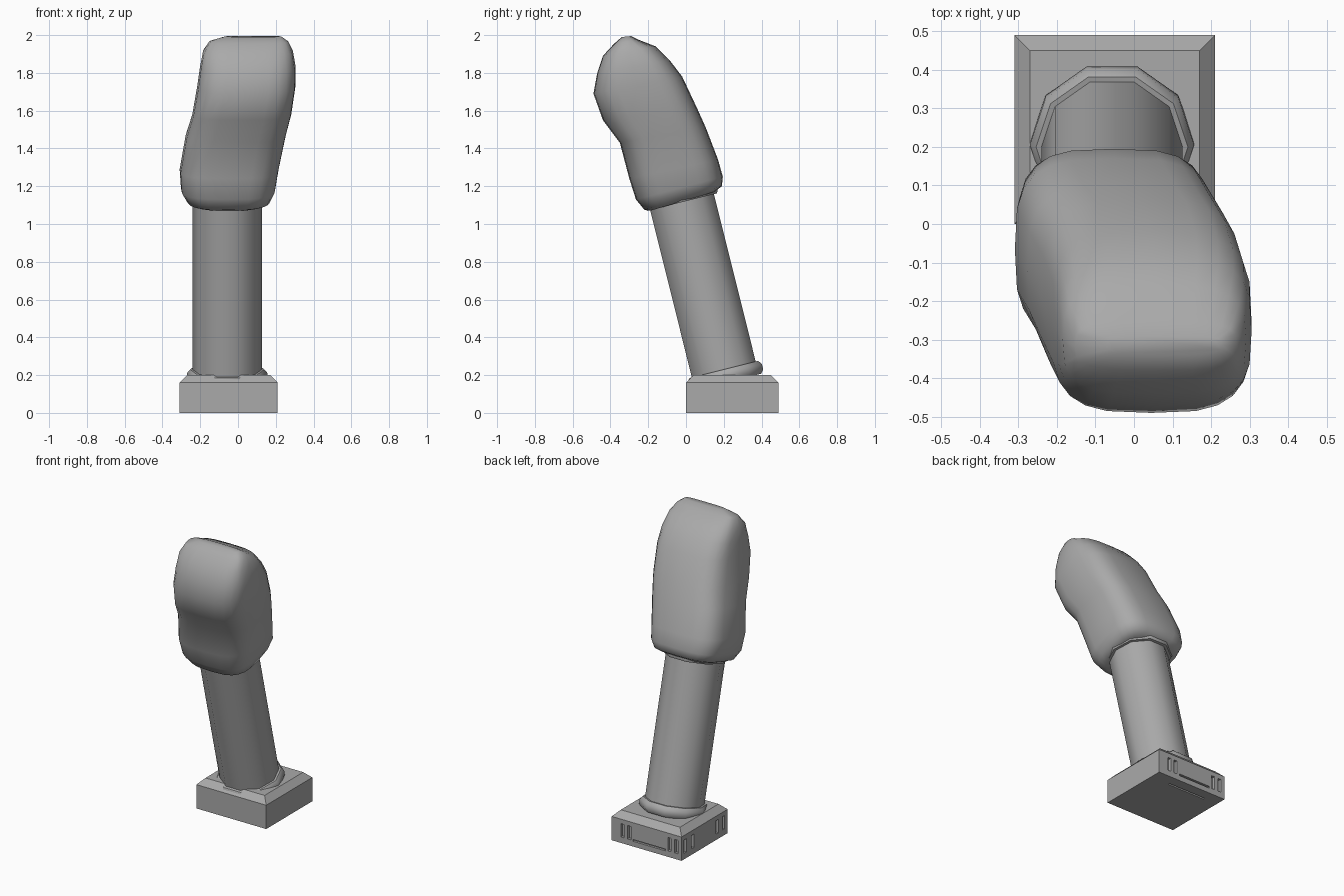
import bpy, bmesh, math
from mathutils import Vector, Matrix

cube = bpy.data.objects.get("Cube")
if cube:
    bpy.data.objects.remove(cube, do_unlink=True)

grey = bpy.data.materials.new("plain_grey")
grey.use_nodes = True
GREY = (0.4, 0.4, 0.4, 1)
grey.diffuse_color = GREY
grey.node_tree.nodes["Principled BSDF"].inputs["Base Color"].default_value = GREY


def finish(name, bm, angle=None):
    """Turn a bmesh into a named object, optionally smooth shaded."""
    bmesh.ops.recalc_face_normals(bm, faces=bm.faces)
    mesh = bpy.data.meshes.new(name)
    bm.to_mesh(mesh)
    bm.free()
    mesh.materials.append(grey)
    obj = bpy.data.objects.new(name, mesh)
    bpy.context.collection.objects.link(obj)
    bpy.ops.object.select_all(action='DESELECT')
    obj.select_set(True)
    bpy.context.view_layer.objects.active = obj
    if angle:
        bpy.ops.object.shade_smooth_by_angle(angle=math.radians(angle))
    return obj


def loft(name, rings, caps=True, angle=None):
    """Skin a list of point rings."""
    bm = bmesh.new()
    loops = [[bm.verts.new(p) for p in ring] for ring in rings]
    n = len(loops[0])
    for a, b in zip(loops, loops[1:]):
        for i in range(n):
            j = (i + 1) % n
            bm.faces.new((a[i], a[j], b[j], b[i]))
    if caps:
        bm.faces.new(loops[0])
        bm.faces.new(loops[-1])
    return finish(name, bm, angle)


def add_box(bm, x0, x1, y0, y1, z0, z1):
    centre = Vector(((x0 + x1) / 2, (y0 + y1) / 2, (z0 + z1) / 2))
    size = Matrix.Diagonal((x1 - x0, y1 - y0, z1 - z0, 1))
    bmesh.ops.create_cube(bm, size=1, matrix=Matrix.Translation(centre) @ size)


# Square base with a bevelled top
X0, X1, Y0, Y1 = -0.31, 0.21, 0.0, 0.49


def rect(inset, z):
    a, b, c, d = X0 + inset, X1 - inset, Y0 + inset, Y1 - inset
    return [(a, c, z), (b, c, z), (b, d, z), (a, d, z)]


base = loft("base", [rect(0, 0), rect(0, 0.16), rect(0.04, 0.2)])

# Sockets and grooves cut into the back, one side and the underside
bm = bmesh.new()
for x in (0.13, 0.08, -0.22, -0.27):
    add_box(bm, x - 0.012, x + 0.012, Y1 - 0.02, Y1 + 0.05, 0.04, 0.13)
for y in (0.45, 0.37, 0.11, 0.045):
    add_box(bm, X0 - 0.05, X0 + 0.02, y - 0.012, y + 0.012, 0.04, 0.13)
add_box(bm, -0.19, 0.05, Y1 - 0.015, Y1 + 0.05, 0.035, 0.047)
add_box(bm, -0.21, 0.07, 0.41, 0.422, -0.05, 0.015)
cutter = finish("socket_cutter", bm)
cutter.hide_render = True
mod = base.modifiers.new("sockets", 'BOOLEAN')
mod.operation = 'DIFFERENCE'
mod.solver = 'EXACT'
mod.object = cutter
bpy.context.view_layer.objects.active = base
bpy.ops.object.modifier_apply(modifier=mod.name)
bpy.data.objects.remove(cutter, do_unlink=True)

# Leaning ten-sided shaft and its two collars
LEAN = (Matrix.Translation((-0.057, 0.2, 0.23))
        @ Matrix.Rotation(math.radians(14), 4, 'X'))


def lathe(name, profile, caps, angle, sides=10):
    rings = []
    for r, t in profile:
        steps = [math.tau * i / sides for i in range(sides)]
        rings.append([LEAN @ Vector((r * math.cos(a), r * math.sin(a), t)) for a in steps])
    return loft(name, rings, caps, angle)


lathe("shaft", [(0.183, -0.06), (0.183, 1.0)], True, 45)
lathe("lower_collar", [(0.175, 0), (0.197, 0), (0.213, -0.02), (0.213, -0.05),
                       (0.197, -0.07), (0.175, -0.07)], False, 50)
lathe("upper_collar", [(0.175, 0.97), (0.2, 0.97), (0.207, 0.95), (0.207, 0.925),
                       (0.2, 0.913), (0.175, 0.913)], False, 50)

# Padded head: front y/z, back y/z, centre x, half width
SECTIONS = [
    (-0.19, 1.07, 0.15, 1.17, -0.05, 0.18),
    (-0.22, 1.075, 0.19, 1.20, -0.05, 0.22),
    (-0.265, 1.13, 0.195, 1.25, -0.052, 0.25),
    (-0.30, 1.24, 0.17, 1.34, -0.047, 0.262),
    (-0.35, 1.43, 0.105, 1.51, -0.012, 0.265),
    (-0.44, 1.55, 0.06, 1.61, 0.02, 0.262),
    (-0.49, 1.69, -0.02, 1.78, 0.045, 0.26),
    (-0.47, 1.80, -0.085, 1.865, 0.052, 0.253),
    (-0.44, 1.89, -0.16, 1.94, 0.053, 0.238),
    (-0.38, 1.955, -0.25, 1.975, 0.057, 0.21),
    (-0.34, 1.99, -0.29, 1.995, 0.08, 0.15),
]


def power(v, p=0.6):
    return math.copysign(abs(v) ** p, v)


rings = []
for fy, fz, by, bz, cx, half in SECTIONS:
    middle = Vector((cx, (fy + by) / 2, (fz + bz) / 2))
    depth = Vector((0, (by - fy) / 2, (bz - fz) / 2))
    ring = []
    for i in range(24):
        a = math.tau * i / 24
        ring.append(middle + Vector((half * power(math.cos(a)), 0, 0))
                    + depth * power(math.sin(a)))
    rings.append(ring)
loft("padded_head", rings, True, 80)
